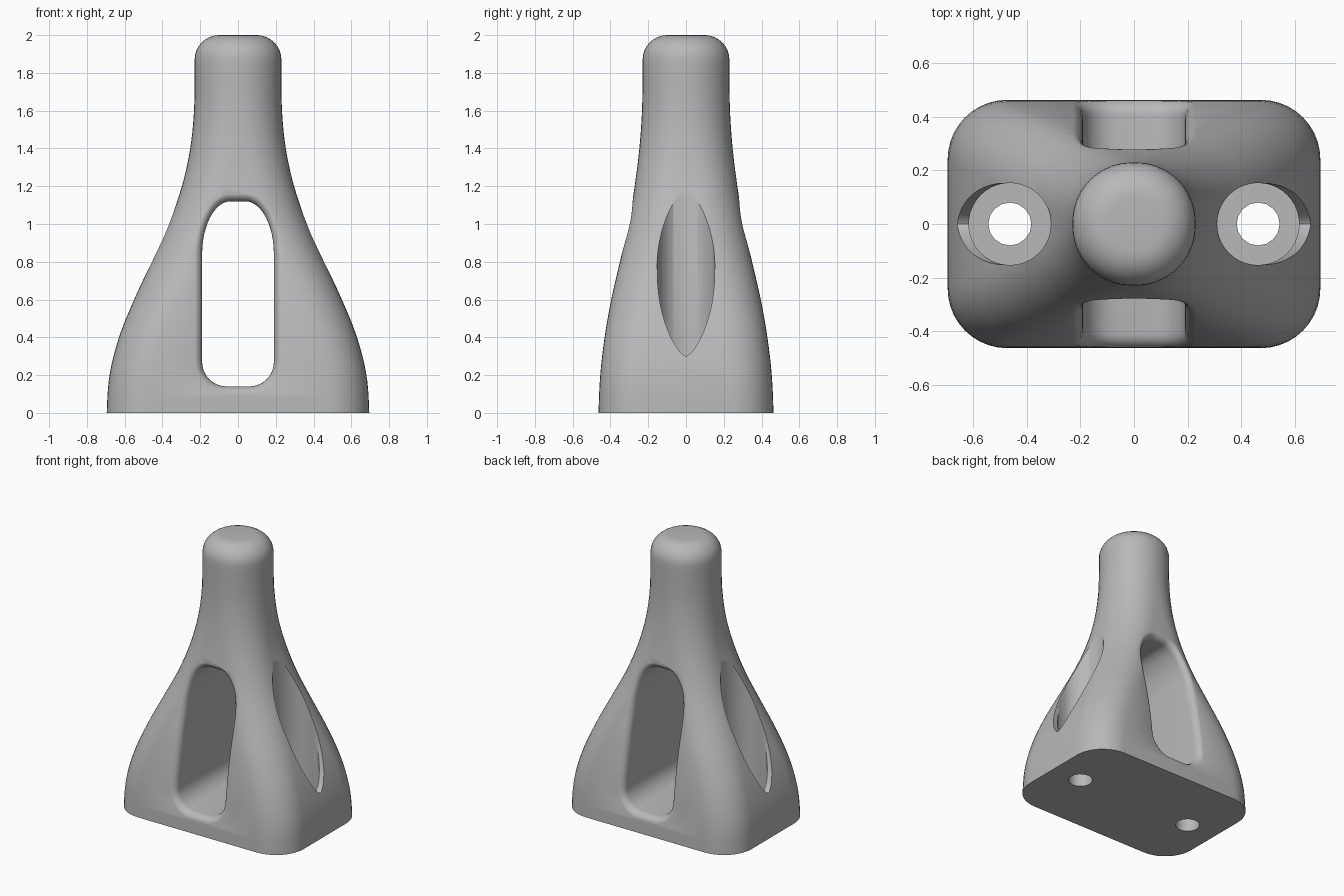
import bpy, bmesh, math

default = bpy.data.objects.get("Cube")
if default:
    bpy.data.objects.remove(default, do_unlink=True)

grey = bpy.data.materials.new("plain grey")
grey.use_nodes = True
colour = (0.48, 0.48, 0.48, 1)
grey.diffuse_color = colour
grey.node_tree.nodes["Principled BSDF"].inputs["Base Color"].default_value = colour

# Half width and half depth of the body at every 0.2 of height
STEP = 0.2
WIDTH = [0.695, 0.68, 0.63, 0.55, 0.457, 0.367, 0.297, 0.253, 0.233, 0.23, 0.23]
DEPTH = [0.463, 0.454, 0.431, 0.396, 0.35, 0.305, 0.272, 0.247, 0.233, 0.23, 0.23]
CORNER = 0.222
NECK_TOP, DOME = 1.87, 0.13


def smooth_value(keys, z):
    """Smooth curve through evenly spaced keys."""
    i = max(0, min(int(z / STEP), len(keys) - 2))
    t = z / STEP - i
    p1, p2 = keys[i], keys[i + 1]
    p0 = keys[i - 1] if i else p1
    p3 = keys[min(i + 2, len(keys) - 1)]
    m1, m2 = (p2 - p0) / 2, (p3 - p1) / 2
    return ((2 * t**3 - 3 * t**2 + 1) * p1 + (t**3 - 2 * t**2 + t) * m1
            + (3 * t**2 - 2 * t**3) * p2 + (t**3 - t**2) * m2)


def section(z, scale=1.0, height=None):
    """Rounded rectangle that becomes a circle in the neck."""
    a, b = smooth_value(WIDTH, z), smooth_value(DEPTH, z)
    points = []
    for q, (sx, sy) in enumerate([(1, 1), (-1, 1), (-1, -1), (1, -1)]):
        for k in range(11):
            angle = math.radians(q * 90 + k * 9)
            x = sx * (a - CORNER) + CORNER * math.cos(angle)
            y = sy * (b - CORNER) + CORNER * math.sin(angle)
            points.append((x * scale, y * scale, z if height is None else height))
    return points


def surface_y(x, z):
    """Depth of the front surface at a given place."""
    a, b = smooth_value(WIDTH, z), smooth_value(DEPTH, z)
    over = max(0, abs(x) - (a - CORNER))
    return b - CORNER + math.sqrt(max(0, CORNER**2 - over**2))


def loft(name, rings):
    """Skin a list of equal rings and close both ends."""
    bm = bmesh.new()
    rows = [[bm.verts.new(p) for p in ring] for ring in rings]
    n = len(rows[0])
    for low, high in zip(rows, rows[1:]):
        for i in range(n):
            j = (i + 1) % n
            bm.faces.new((low[i], low[j], high[j], high[i]))
    bm.faces.new(rows[0][::-1])
    bm.faces.new(rows[-1])
    bmesh.ops.recalc_face_normals(bm, faces=bm.faces)
    mesh = bpy.data.meshes.new(name)
    bm.to_mesh(mesh)
    bm.free()
    mesh.materials.append(grey)
    obj = bpy.data.objects.new(name, mesh)
    bpy.context.collection.objects.link(obj)
    return obj


def circle(x, radius, z, count):
    return [(x + radius * math.cos(math.tau * i / count),
             radius * math.sin(math.tau * i / count), z) for i in range(count)]


# Body with rounded tip
rings = [section(NECK_TOP * i / 44) for i in range(45)]
for k in range(1, 9):
    t = math.radians(k * 90 / 8)
    radius = 0.23 - DOME + DOME * math.cos(t)
    rings.append(section(NECK_TOP, radius / 0.23, NECK_TOP + DOME * math.sin(t)))
body = loft("tapered_body", rings)

# Slot outline: rounded bottom corners, tapered arched top
half = []
for k in range(9):
    t = math.radians(-90 + k * 90 / 8)
    half.append((0.06 + 0.13 * math.cos(t), 0.27 + 0.13 * math.sin(t)))
half += [(0.19, 0.27 + 0.57 * k / 10) for k in range(1, 10)]
for k in range(13):
    t = math.radians(k * 90 / 12)
    half.append((0.04 + 0.15 * math.cos(t), 0.84 + 0.28 * math.sin(t)))
outline = half + [(-x, z) for x, z in reversed(half)]


def offset_outline(distance):
    points = []
    n = len(outline)
    for i, (x, z) in enumerate(outline):
        (x0, z0), (x1, z1) = outline[i - 1], outline[(i + 1) % n]
        length = math.hypot(x1 - x0, z1 - z0)
        points.append((x + distance * (z1 - z0) / length,
                       z - distance * (x1 - x0) / length))
    return points


# Slot cutter flares where it meets the surface, giving a soft rim
FILLET = 0.055
flare = []
for degrees in (0, 15, 30, 45, 60, 72, 80):
    t = math.radians(degrees)
    ring = offset_outline(FILLET * (1 - math.cos(t)))
    drop = FILLET * (1 - math.sin(t)) - 0.004
    flare.append([(x, surface_y(x, z) - drop, z) for x, z in ring])
flare.append([(x, 0.8, z) for x, y, z in flare[-1]])
back = [[(x, -y, z) for x, y, z in ring] for ring in reversed(flare)]
cutters = [loft("slot_cutter", back + flare)]

# Counterbored screw holes with a pointed oval side opening
lens = []
for k in range(48):
    t = math.tau * k / 48
    z = 0.745 + 0.445 * math.sin(t)
    y = 0.152 * abs(math.cos(t)) ** 1.4
    lens.append((y if math.cos(t) > 0 else -y, z))
lens = [p for k, p in enumerate(lens)]
for side, label in ((1, "left"), (-1, "right")):
    x = side * 0.463
    cutters.append(loft(label + "_bore_cutter",
                        [circle(x, 0.153, z, 40) for z in (0.14, 1.6)]))
    cutters.append(loft(label + "_screw_cutter",
                        [circle(x, 0.08, z, 16) for z in (-0.1, 0.3)]))
    cutters.append(loft(label + "_side_cutter",
                        [[(side * d, y, z) for y, z in lens] for d in (0.47, 0.9)]))

bpy.context.view_layer.objects.active = body
for cutter in cutters:
    cutter.hide_render = True
    cut = body.modifiers.new(cutter.name, "BOOLEAN")
    cut.operation = "DIFFERENCE"
    cut.solver = "EXACT"
    cut.object = cutter
    bpy.ops.object.modifier_apply(modifier=cut.name)
    bpy.data.objects.remove(cutter, do_unlink=True)

for obj in bpy.context.selected_objects:
    obj.select_set(False)
body.select_set(True)
bpy.ops.object.shade_smooth_by_angle(angle=math.radians(32))
